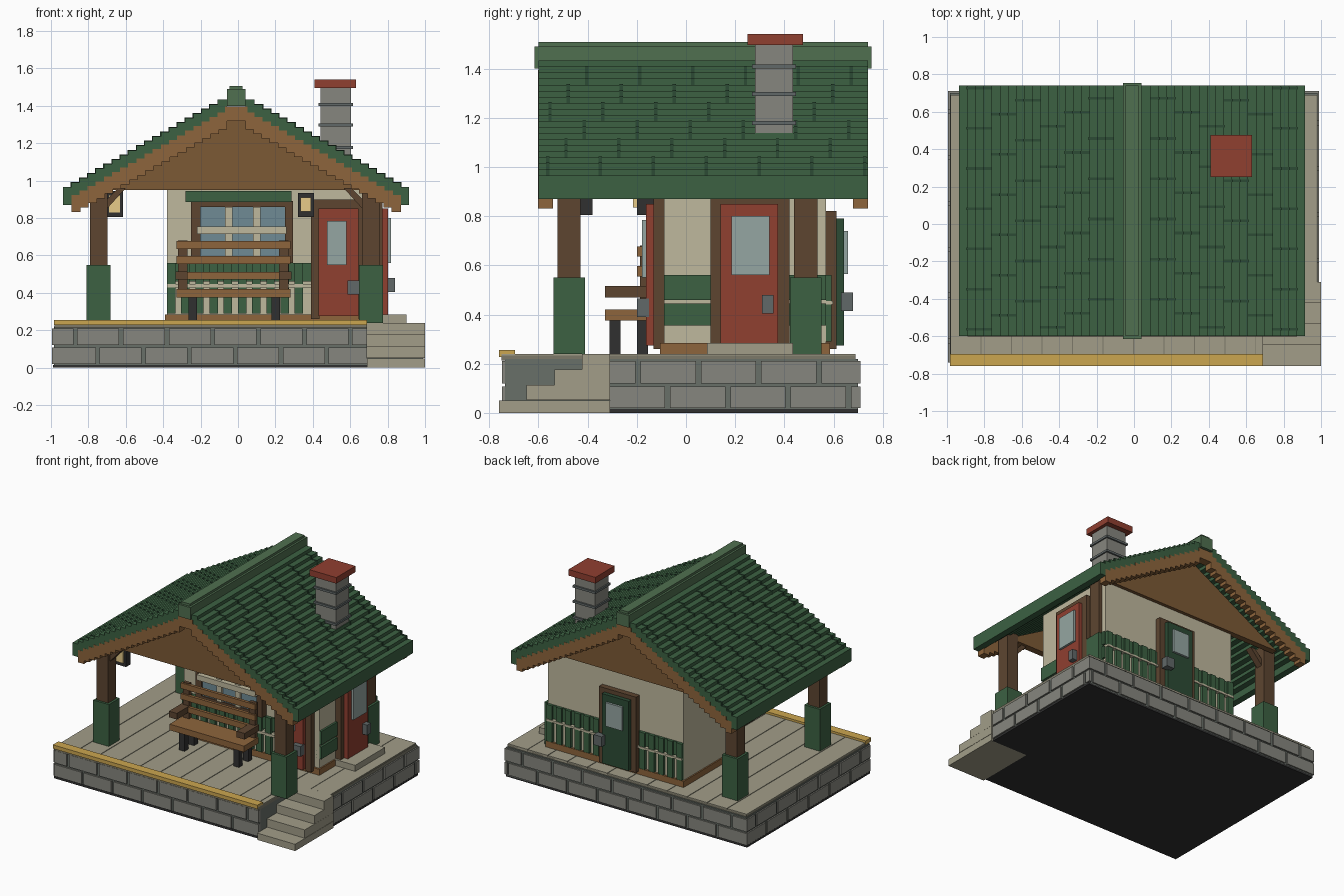
import bpy, bmesh, math
from mathutils import Vector, Matrix

if "Cube" in bpy.data.objects:
    bpy.data.objects.remove(bpy.data.objects["Cube"])

COL = dict(stone=(.24, .24, .21), mortar=(.14, .16, .14), floor=(.36, .34, .25), seam=(.2, .19, .14),
           dark=(.03, .03, .03), yellow=(.6, .38, .08), cream=(.52, .48, .34), green=(.045, .12, .055),
           ridge=(.08, .16, .08), shade=(.025, .07, .035), brown=(.11, .06, .03), wood=(.27, .13, .045),
           gable=(.2, .1, .035), red=(.28, .05, .03), glass=(.16, .26, .3), pale=(.3, .38, .36),
           metal=(.12, .14, .14), glow=(.8, .6, .25))
MATS = {}


def mat(key):
    if key not in MATS:
        MATS[key] = bpy.data.materials.new(key)
        MATS[key].diffuse_color = (*COL[key], 1)
    return MATS[key]


def finish(name, bm, key):
    me = bpy.data.meshes.new(name)
    bm.to_mesh(me)
    bm.free()
    me.materials.append(mat(key))
    ob = bpy.data.objects.new(name, me)
    bpy.context.collection.objects.link(ob)
    return ob


def boxes(name, key, *items):
    """One mesh from boxes given as (x0, x1, y0, y1, z0, z1)."""
    bm = bmesh.new()
    for x0, x1, y0, y1, z0, z1 in items:
        m = Matrix.Translation(((x0 + x1) / 2, (y0 + y1) / 2, (z0 + z1) / 2))
        bmesh.ops.create_cube(bm, size=1, matrix=m @ Matrix.Diagonal((abs(x1 - x0), abs(y1 - y0), abs(z1 - z0), 1)))
    return finish(name, bm, key)


def prism(name, key, pts, y0, y1):
    """Extrude an x-z profile along y."""
    bm = bmesh.new()
    f = bm.faces.new([bm.verts.new((x, y0, z)) for x, z in pts])
    ext = bmesh.ops.extrude_face_region(bm, geom=[f])
    bmesh.ops.translate(bm, vec=(0, y1 - y0, 0), verts=[v for v in ext['geom'] if isinstance(v, bmesh.types.BMVert)])
    bmesh.ops.recalc_face_normals(bm, faces=bm.faces)
    return finish(name, bm, key)


# Stone platform with a notch for the steps
boxes("platform_core", "mortar", (-.985, .69, -.735, .7, .01, .22), (.6, .98, -.31, .7, .01, .22))
boxes("platform_underside", "dark", (-.99, .69, -.74, .7, 0, .015), (.6, .985, -.31, .7, 0, .015))
brick = []


def course(axis, a, b, p0, p1):
    for row, (z0, z1) in enumerate(((.02, .108), (.12, .21))):
        t = a - (.12 if row else 0)
        while t < b:
            s, e = max(a, t), min(b, t + .225)
            if e - s > .02:
                brick.append((s, e, p0, p1, z0, z1) if axis == 'x' else (p0, p1, s, e, z0, z1))
            t += .245


course('x', -.985, .69, -.748, -.72)
course('x', -.985, .985, .69, .71)
course('y', -.74, .71, -.995, -.97)
course('y', -.31, .71, .97, .99)
boxes("platform_bricks", "stone", *brick)

# Floor planks and yellow edge
boxes("floor_base", "seam", (-.98, .69, -.75, .69, .212, .234), (.6, .98, -.31, .69, .212, .234))
planks = []
for i in range(12):
    x0 = -.98 + i * 1.96 / 12
    x1 = x0 + 1.96 / 12 - .005
    planks.append((x0, min(x1, .69) if x0 < .69 else x1, -.75 if x0 < .68 else -.31, .69, .225, .24))
planks.append((.69, .813, -.31, .69, .225, .24))
boxes("floor_planks", "floor", *planks)
boxes("floor_edge_strip", "yellow", (-.985, .69, -.76, -.695, .228, .256))
boxes("steps", "floor", *[(.69, 1, -.76 + i * .1125, -.31, .0 if i == 0 else i * .062 - .01, .05 + i * .0633) for i in range(4)])

# House body, base trim and wainscot
boxes("house_walls", "cream", (-.38, .73, -.09, .57, .24, .98))
boxes("base_trim", "wood", (-.39, .74, -.105, .585, .24, .285))
slats, rails = [], []
for i in range(15):
    x = -.38 + i * .0759
    if x < .36:
        slats.append((x, x + .045, -.115, -.08, .29, .56))
    if not -.07 < x < .28:
        slats.append((x, x + .045, .56, .592, .29, .56))
slats += [(-.38, .39, -.1, -.08, .46, .56), (-.38, -.02, .56, .58, .46, .56), (.28, .73, .56, .58, .46, .56)]
for y0, y1 in ((-.09, .1), (.42, .57)):
    slats += [(.7, .745, y0, y1, .355, .445), (.7, .745, y0, y1, .46, .56)]
rails += [(-.38, .39, -.12, -.08, .428, .446), (-.38, -.02, .56, .597, .44, .455), (.28, .73, .56, .597, .44, .455)]
boxes("wainscot_slats", "green", *slats)
boxes("wainscot_rails", "cream", *rails)

# Gable panels following the roof slope
for name, y0, y1 in (("front_gable", -.48, -.43), ("back_gable", .55, .595)):
    prism(name, "gable", [(-.76, .95), (.74, .95), (-.01, 1.37)], y0, y1)

# Stepped shingle roof, barge boards, shingle joints
CX, STEP, RISE, ROWS = -.01, .0435, .0246, 20
shingles, barge = [], []
for s in (-1, 1):
    for i in range(ROWS):
        xo, xi, top = .925 - i * STEP, .925 - (i + 1) * STEP - .006, .965 + i * RISE
        a, b = sorted((CX + s * xo, CX + s * xi))
        shingles.append((a, b, -.6, .74, .87 if i == 0 else top - .068, top))
        if i:
            for y0, y1 in ((-.601, -.54), (.68, .741)):
                barge.append((a, b, y0, y1, top - .158, top - .067))
for y0, y1 in ((-.601, -.54), (.68, .741)):
    barge.append((CX - .06, CX + .06, y0, y1, 1.32, 1.395))
boxes("roof_shingles", "green", *shingles)
boxes("barge_boards", "wood", *barge)
joints = []
for s in (-1, 1):
    for c in range(6):
        for k in range(7):
            y = -.57 + k * .215 + (c * .075) % .215
            if y > .73:
                continue
            for i in range(1 + 3 * c, 4 + 3 * c):
                xo, xi, top = .928 - i * STEP, .925 - (i + 1) * STEP, .965 + i * RISE
                a, b = sorted((CX + s * xo, CX + s * xi))
                joints.append((a, b, y, y + .014, top - .03, top + .003))
boxes("shingle_joints", "shade", *joints)
boxes("ridge_cap", "ridge", (-.06, .04, -.615, .755, 1.4, 1.49), (-.045, .025, -.6, .74, 1.48, 1.507))

# Chimney
boxes("chimney_stack", "stone", (.44, .605, .28, .435, 1.08, 1.5))
boxes("chimney_bands", "metal", *[(.43, .615, .268, .447, z, z + .016) for z in (1.17, 1.288, 1.4)])
boxes("chimney_cap", "red", (.41, .63, .25, .475, 1.495, 1.54))

# Corner posts with green bases and diagonal braces
posts, bases = [], []
for x in (-.745, .71):
    for y in (-.475, .487):
        posts.append((x - .047, x + .047, y - .047, y + .047, .24, 1.0))
        bases.append((x - .064, x + .064, y - .064, y + .064, .24, .55))
boxes("corner_posts", "brown", *posts)
boxes("post_bases", "green", *bases)
for i, (x, d, y) in enumerate(((-.7, 1, -.475), (.665, -1, -.475), (-.7, 1, .487))):
    prism(f"post_brace_{i}", "brown", [(x, .85), (x + d * .1, .96), (x + d * .06, .96), (x, .9)], y - .025, y + .025)

# Doors on the front, right and back: local u across, out from wall, z
PLACE = {"front": lambda u0, u1, o0, o1, z0, z1: (u0, u1, -.09 - o1, -.09 - o0, z0, z1),
         "right": lambda u0, u1, o0, o1, z0, z1: (.73 + o0, .73 + o1, u0, u1, z0, z1),
         "back": lambda u0, u1, o0, o1, z0, z1: (u0, u1, .57 + o0, .57 + o1, z0, z1)}


def door(side, f0, f1, ftop, top, g0, g1, gz0, gz1, k0, k1, kz, key):
    p = PLACE[side]
    boxes(side + "_door_frame", "brown", p(f0, f0 + .045, -.01, .042, .26, ftop), p(f1 - .045, f1, -.01, .042, .26, ftop),
          p(f0, f1, -.01, .042, top, ftop))
    boxes(side + "_door_panel", key, p(f0 + .04, f1 - .045, -.01, .072, .275, top))
    boxes(side + "_door_glass", "pale", p(g0, g1, .05, .088, gz0, gz1))
    boxes(side + "_door_handle", "metal", p(k0, k1, .06, .11, kz, kz + .075))


door("front", .39, .69, .9, .85, .475, .58, .55, .785, .585, .65, .39, "red")
door("right", .10, .42, .9, .85, .185, .34, .56, .8, .31, .355, .405, "red")
door("back", -.02, .285, .82, .79, .065, .2, .565, .74, .215, .28, .415, "shade")
boxes("side_doorstep", "floor", (.73, .9, .085, .435, .235, .285))

# Front window with mullions and green header
boxes("window_frame", "brown", (-.25, -.2, -.14, -.08, .57, .89), (.25, .295, -.14, -.08, .57, .89),
      (-.25, .295, -.14, -.08, .86, .89), (-.25, .295, -.14, -.08, .56, .59))
boxes("window_glass", "glass", (-.21, .255, -.13, -.08, .58, .87))
boxes("window_mullions", "cream", (-.07, -.03, -.15, -.1, .59, .86), (.08, .12, -.15, -.1, .59, .86),
      (-.22, .26, -.17, -.1, .715, .755))
boxes("window_header", "green", (-.28, .285, -.19, -.08, .885, .945))

# Lanterns on the left post and the front wall
boxes("lantern_bodies", "dark", (-.7, -.615, -.432, -.38, .805, .945), (.32, .405, -.2, -.09, .805, .935))
boxes("lantern_glow", "glow", (-.69, -.632, -.44, -.4, .83, .92), (.335, .39, -.215, -.15, .835, .91))

# Porch bench
boxes("bench_slats", "wood", (-.33, .28, -.33, -.16, .375, .42),
      *[(-.33, .28, -.2, -.178, z, z + .042) for z in (.47, .555, .635)])
boxes("bench_uprights", "brown", *[(x, x + .05, -.187, -.16, .4, .68) for x in (-.32, .22)])
boxes("bench_arms", "brown", *[(x, x + .065, -.33, -.16, .47, .515) for x in (-.335, .22)])
boxes("bench_legs", "dark", *[(x, x + .045, y, y + .045, .24, .38) for x in (-.265, .18) for y in (-.312, -.2)])

for m in bpy.data.materials:
    if m.users and not m.is_grease_pencil:
        m.use_nodes = True
        m.node_tree.nodes["Principled BSDF"].inputs["Base Color"].default_value = m.diffuse_color
